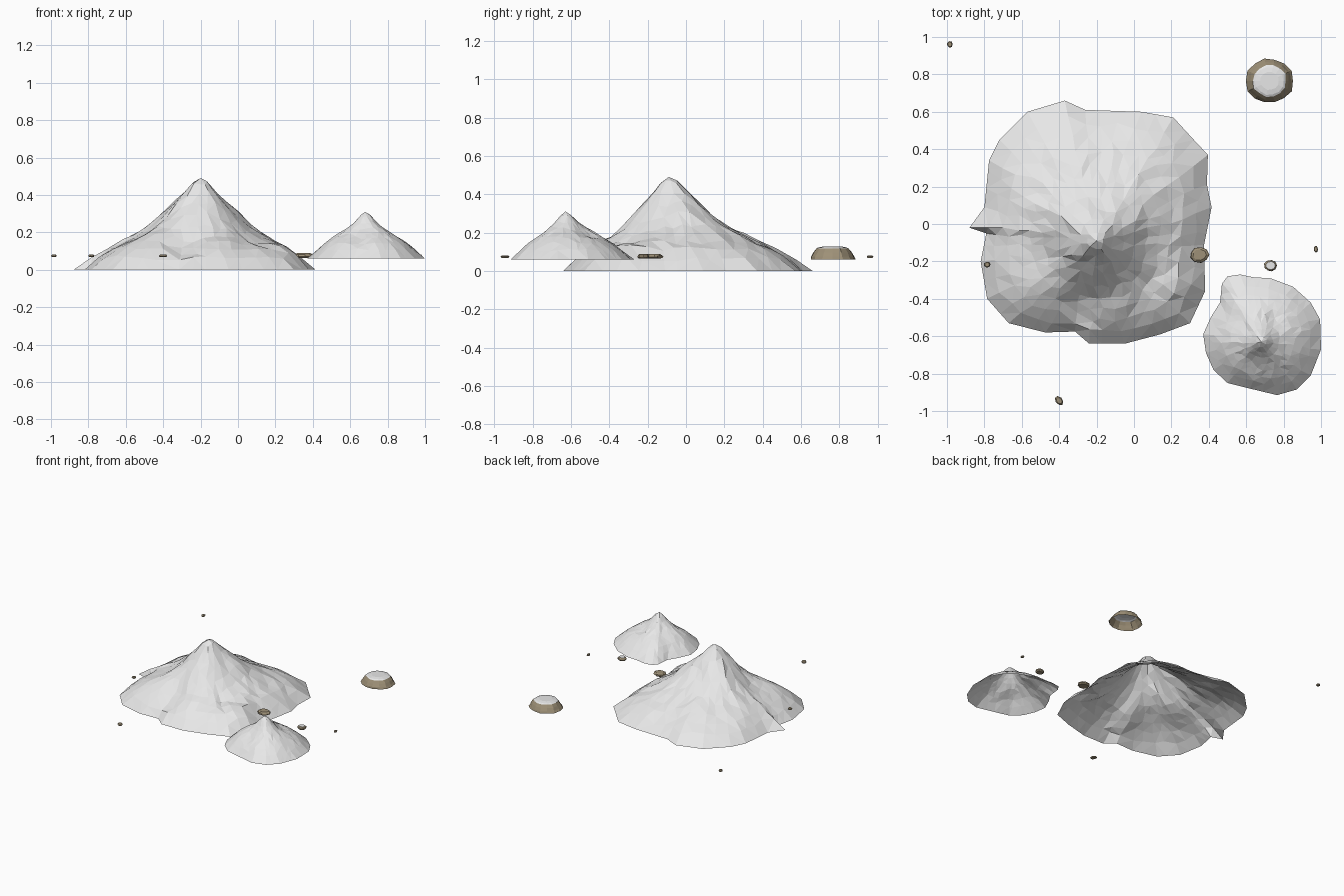
import bpy, bmesh, math, random
from mathutils import Vector

if "Cube" in bpy.data.objects:
    bpy.data.objects.remove(bpy.data.objects["Cube"])

random.seed(4)


def material(name, rgb):
    m = bpy.data.materials.new(name)
    m.diffuse_color = (*rgb, 1)
    m.use_nodes = True
    m.node_tree.nodes["Principled BSDF"].inputs["Base Color"].default_value = m.diffuse_color
    return m


SNOW = material("snow white", (0.80, 0.80, 0.80))
STONE = material("brown stone", (0.34, 0.28, 0.185))


def finish(bm, name, mats):
    me = bpy.data.meshes.new(name)
    bm.to_mesh(me)
    bm.free()
    for m in mats:
        me.materials.append(m)
    ob = bpy.data.objects.new(name, me)
    bpy.context.collection.objects.link(ob)
    return ob


def interp(profile, t):
    for (a, h), (b, k) in zip(profile, profile[1:]):
        if t <= b:
            return h + (k - h) * (t - a) / (b - a)
    return profile[-1][1]


def resample(pts, n):
    """n points evenly spaced round a closed outline, snapped to its corners."""
    pts = [Vector(p) for p in pts]
    segs = list(zip(pts, pts[1:] + pts[:1]))
    total = sum((b - a).length for a, b in segs)
    out = []
    for i in range(n):
        d = total * i / n
        for a, b in segs:
            if d <= (b - a).length:
                out.append(a.lerp(b, d / (b - a).length))
                break
            d -= (b - a).length
    for p in pts:
        k = min(range(n), key=lambda i: (out[i] - p).length)
        out[k] = p.copy()
    return out


def mountain(name, peak, base, outline, profile, bumps, n, rings, noise):
    """Open shell from peak to outline; rings are (t, divisor of n)."""
    bm = bmesh.new()
    edge = resample(outline, n)
    soft = edge[:]
    for _ in range(3):
        soft = [(soft[i - 1] + soft[i] * 2 + soft[(i + 1) % n]) / 4 for i in range(n)]
    c = Vector(peak)
    top = bm.verts.new((c.x, c.y, base + profile[0][1]))
    prev = None
    for t, div in rings:
        ring = []
        for i in range(0, n, div):
            s = t if t == 1 else t + random.uniform(-0.02, 0.02)
            e = soft[i].lerp(edge[i], t ** 4)
            p = c.lerp(e, s)
            if t < 0.85:   # shift round the ring so the lines do not look radial
                p += (soft[(i + div) % n] - soft[i]) * t * random.uniform(-0.22, 0.22)
            z = interp(profile, s)
            fade = min(1, 5 * (1 - s)) * min(1, 4 * s)
            for bx, by, sig, amp in bumps:
                z += fade * amp * math.exp(-((p.x - bx) ** 2 + (p.y - by) ** 2) / (2 * sig * sig))
            z += fade * random.uniform(-noise, noise)
            ring.append(bm.verts.new((p.x, p.y, base + max(z, 0))))
        m = len(ring)
        if prev is None:
            for i in range(m):
                bm.faces.new((top, ring[(i + 1) % m], ring[i]))
        elif len(prev) == m:
            for i in range(m):
                j = (i + 1) % m
                bm.faces.new((prev[i], prev[j], ring[j], ring[i]))
        else:              # outer ring has twice the points
            for i in range(len(prev)):
                a, b = prev[i], prev[(i + 1) % len(prev)]
                o0, o1, o2 = ring[2 * i], ring[2 * i + 1], ring[(2 * i + 2) % m]
                for tri in ((a, o1, o0), (a, b, o1), (b, o2, o1)):
                    bm.faces.new(tri)
        prev = ring
    bmesh.ops.triangulate(bm, faces=[f for f in bm.faces if len(f.verts) > 3])
    bmesh.ops.recalc_face_normals(bm, faces=bm.faces[:])
    if sum(f.normal.z for f in bm.faces) < 0:
        bmesh.ops.reverse_faces(bm, faces=bm.faces[:])
    return finish(bm, name, [SNOW])


# large snowy mountain
mountain(
    "large_mountain", (-0.20, -0.09), 0.0,
    [(-0.37, 0.66), (-0.26, 0.61), (0.04, 0.60), (0.21, 0.57), (0.32, 0.45), (0.395, 0.37),
     (0.39, 0.21), (0.415, 0.09), (0.375, -0.11), (0.38, -0.36), (0.30, -0.53), (0.14, -0.59),
     (-0.05, -0.64), (-0.24, -0.64), (-0.315, -0.575), (-0.475, -0.58), (-0.67, -0.53),
     (-0.785, -0.40), (-0.82, -0.20), (-0.79, -0.05), (-0.88, -0.02), (-0.80, 0.09),
     (-0.775, 0.34), (-0.72, 0.45), (-0.57, 0.60)],
    [(0, 0.49), (0.06, 0.472), (0.13, 0.425), (0.22, 0.355), (0.32, 0.29), (0.42, 0.24),
     (0.52, 0.20), (0.64, 0.16), (0.76, 0.12), (0.87, 0.075), (1, 0)],
    [(-0.28, -0.43, 0.07, -0.045),  # front gully beside the left spur
     (-0.50, -0.18, 0.06, -0.03),   # dip behind the spur
     (-0.50, -0.35, 0.07, 0.01),    # left spur
     (-0.20, -0.27, 0.05, 0.035),   # front rib
     (0.06, -0.30, 0.08, -0.045),   # right front gully
     (0.00, 0.00, 0.06, 0.03),      # right upper ridge
     (0.27, -0.33, 0.07, 0.035),    # right front shoulder
     (-0.38, 0.03, 0.06, 0.035),    # left shoulder
     (-0.60, 0.10, 0.08, 0.015),
     (0.35, -0.16, 0.05, -0.025)],
    44, [(0.07, 4), (0.15, 4), (0.24, 2), (0.34, 2), (0.45, 1), (0.56, 1), (0.67, 1),
         (0.78, 1), (0.89, 1), (1, 1)], 0.007)

# small snowy mountain
mountain(
    "small_mountain", (0.68, -0.63), 0.06,
    [(0.47, -0.32), (0.50, -0.28), (0.567, -0.27), (0.64, -0.285), (0.73, -0.29),
     (0.85, -0.335), (0.945, -0.42), (0.995, -0.51), (1.0, -0.67), (0.945, -0.81),
     (0.87, -0.885), (0.765, -0.915), (0.62, -0.88), (0.50, -0.85), (0.425, -0.78),
     (0.385, -0.69), (0.37, -0.59), (0.41, -0.50), (0.46, -0.42)],
    [(0, 0.25), (0.08, 0.235), (0.2, 0.19), (0.35, 0.15), (0.5, 0.122), (0.65, 0.097),
     (0.8, 0.06), (1, 0)],
    [(0.62, -0.76, 0.04, -0.015), (0.75, -0.52, 0.04, -0.015), (0.80, -0.70, 0.05, 0.01),
     (0.55, -0.62, 0.04, 0.01), (0.66, -0.48, 0.04, 0.01)],
    36, [(0.10, 4), (0.2, 2), (0.31, 2), (0.43, 1), (0.56, 1), (0.7, 1), (0.84, 1), (1, 1)],
    0.004)


def rock(name, x, y, rx, ry, rings, n, cap_from=None, rot=0.0, close=True):
    """Faceted stone from (radius factor, z) rings; rings from cap_from up are snow."""
    bm = bmesh.new()
    wob = [random.uniform(0.93, 1.05) for _ in range(n)]
    prev = None
    for k, (r, z) in enumerate(rings):
        ring = []
        for i in range(n):
            a = 2 * math.pi * i / n
            w = wob[i] * random.uniform(0.96, 1.04)
            px, py = rx * r * w * math.cos(a), ry * r * w * math.sin(a)
            ring.append(bm.verts.new((x + px * math.cos(rot) - py * math.sin(rot),
                                      y + px * math.sin(rot) + py * math.cos(rot), z)))
        if prev:
            for i in range(n):
                j = (i + 1) % n
                f = bm.faces.new((prev[i], prev[j], ring[j], ring[i]))
                f.material_index = int(cap_from is not None and k >= cap_from)
        elif close:
            bm.faces.new(ring[::-1])
        prev = ring
    f = bm.faces.new(prev)
    f.material_index = int(cap_from is not None)
    return finish(bm, name, [STONE, SNOW] if cap_from is not None else [STONE])


# snow-capped boulder
rock("snowy_boulder", 0.725, 0.765, 0.122, 0.118,
     [(1, 0.06), (0.94, 0.074), (0.84, 0.095), (0.72, 0.116), (0.62, 0.122), (0.4, 0.127)],
     14, 4, close=False)

# scattered stones
FLAT = [(0.8, 0.064), (1, 0.072), (0.95, 0.082), (0.72, 0.089)]
rock("flat_stone", 0.35, -0.165, 0.050, 0.042, FLAT, 9)
rock("snowy_stone", 0.73, -0.222, 0.034, 0.031, FLAT, 9, 4)
TINY = [(0.75, 0.068), (1, 0.074), (0.7, 0.081)]
for i, (x, y, rx, ry, rot) in enumerate([
        (-0.785, -0.217, 0.017, 0.016, 0), (-0.40, -0.945, 0.029, 0.020, -0.9),
        (-0.985, 0.96, 0.016, 0.018, 0), (0.972, -0.135, 0.012, 0.019, 0.1)]):
    rock("pebble_%d" % (i + 1), x, y, rx, ry, TINY, 7, rot=rot)
